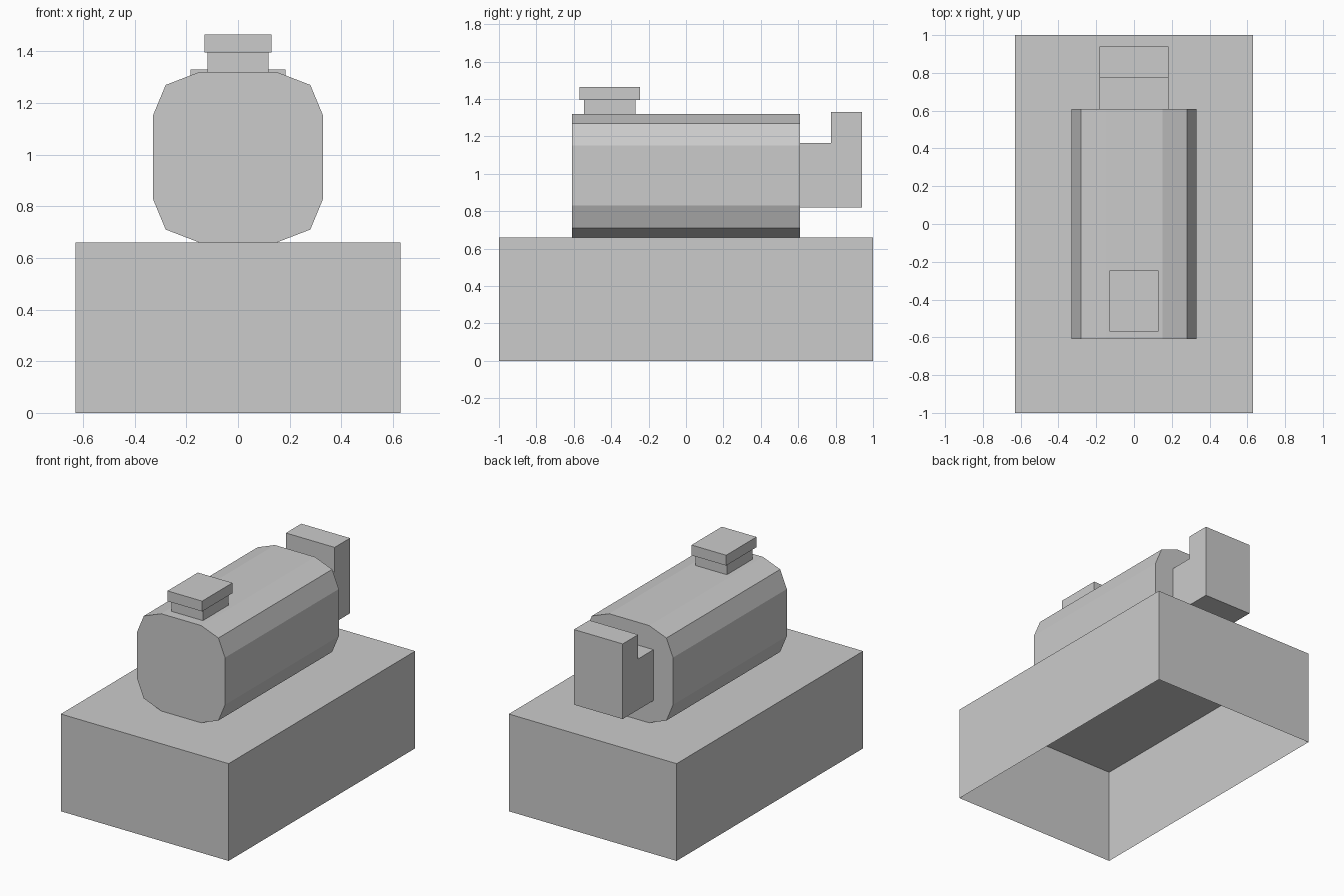
import bpy, bmesh
from mathutils import Vector

if "Cube" in bpy.data.objects:
    bpy.data.objects.remove(bpy.data.objects["Cube"])


def extrude_profile(name, points, axis, low, high):
    """Prism from a closed 2D profile: axis 'x' takes (y, z), axis 'y' takes (x, z)."""
    def place(p, t):
        return (t, p[0], p[1]) if axis == 'x' else (p[0], t, p[1])
    bm = bmesh.new()
    face = bm.faces.new([bm.verts.new(place(p, low)) for p in points])
    ext = bmesh.ops.extrude_face_region(bm, geom=[face], use_keep_orig=True)
    moved = [g for g in ext['geom'] if isinstance(g, bmesh.types.BMVert)]
    step = Vector(place((0, 0), high - low))
    bmesh.ops.translate(bm, verts=moved, vec=step)
    bmesh.ops.recalc_face_normals(bm, faces=bm.faces)
    return finish(name, bm)


def box(name, x, y, z, open_bottom=False):
    """Box from (min, max) ranges, optionally without its underside."""
    bm = bmesh.new()
    bmesh.ops.create_cube(bm, size=1)
    for v in bm.verts:
        v.co = [r[0] if c < 0 else r[1] for c, r in zip(v.co, (x, y, z))]
    if open_bottom:
        under = [f for f in bm.faces if f.normal.z < -0.5]
        bmesh.ops.delete(bm, geom=under, context='FACES_ONLY')
    return finish(name, bm)


def finish(name, bm):
    mesh = bpy.data.meshes.new(name)
    bm.to_mesh(mesh)
    bm.free()
    obj = bpy.data.objects.new(name, mesh)
    bpy.context.collection.objects.link(obj)
    return obj


# Hollow base, open underneath
box("base", (-0.63, 0.63), (-1, 1), (0, 0.66), open_bottom=True)

# Tank: rounded-square section mirrored from its right half
half = [(0.15, 0.66), (0.28, 0.71), (0.33, 0.83),
        (0.33, 1.15), (0.28, 1.27), (0.15, 1.32)]
section = half + [(-x, z) for x, z in reversed(half)]
extrude_profile("tank", section, 'y', -0.61, 0.61)

# Filler neck and cap
box("filler_neck", (-0.118, 0.118), (-0.545, -0.27), (1.32, 1.395), open_bottom=True)
box("filler_cap", (-0.13, 0.13), (-0.57, -0.245), (1.395, 1.465))

# L-shaped bracket on the back of the tank
bracket = [(0.61, 0.82), (0.94, 0.82), (0.94, 1.33),
           (0.775, 1.33), (0.775, 1.165), (0.61, 1.165)]
extrude_profile("rear_bracket", bracket, 'x', -0.183, 0.183)
